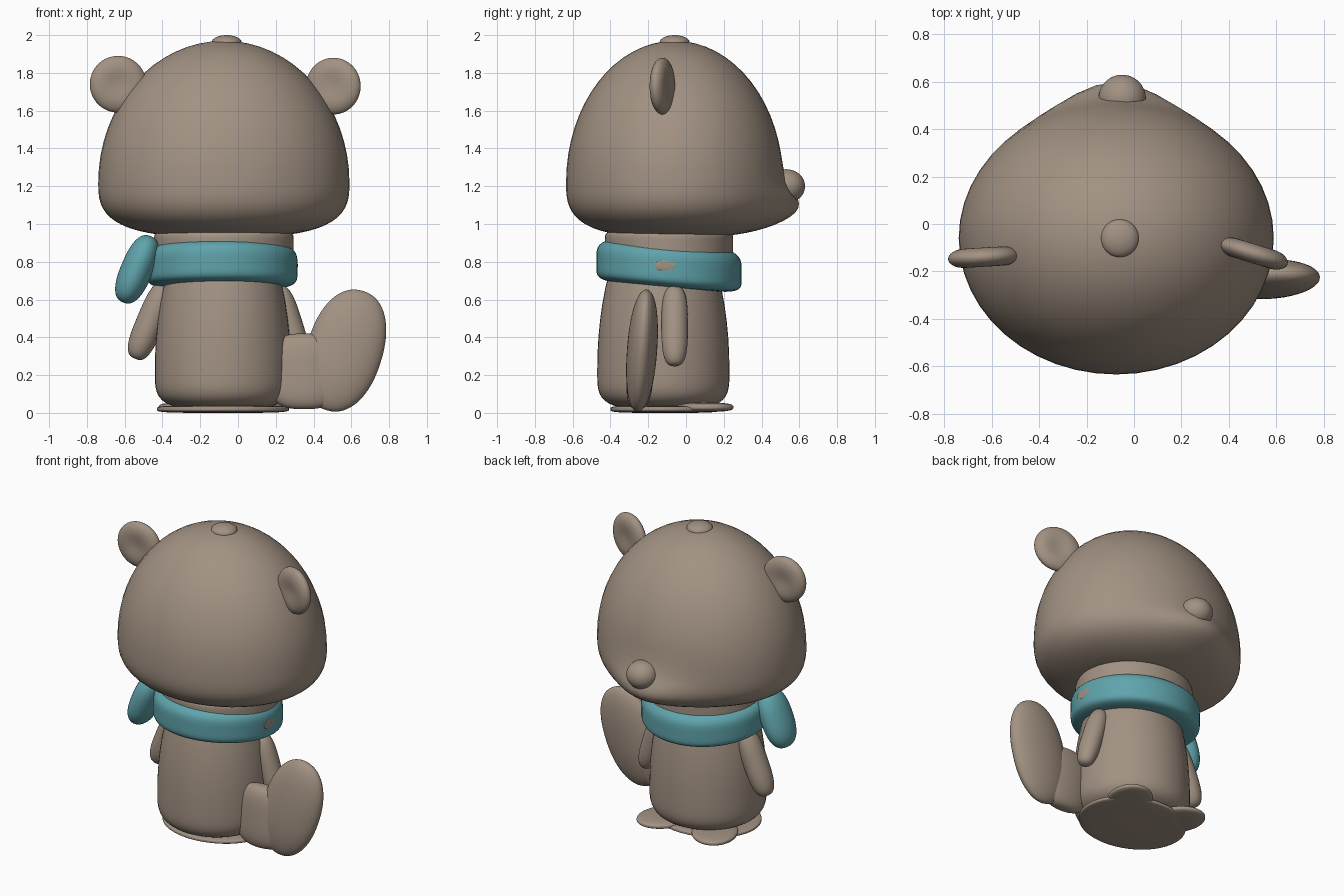
import bpy, bmesh, math
from mathutils import Vector, Matrix

old = bpy.data.objects.get("Cube")
if old:
    bpy.data.objects.remove(old, do_unlink=True)


def material(name, rgb):
    m = bpy.data.materials.new(name)
    m.use_nodes = True
    m.diffuse_color = (*rgb, 1)
    m.node_tree.nodes["Principled BSDF"].inputs["Base Color"].default_value = (*rgb, 1)
    return m


FUR = material("beige fur", (0.36, 0.285, 0.225))
CLOTH = material("teal cloth", (0.115, 0.37, 0.41))


def blob(name, centre, radii, mat=FUR, down=None, power=2, down_power=None,
         lean=0, turn=0, warp=None):
    """Rounded solid: upper and lower halves may differ in height and boxiness.
    lean tips it sideways, turn spins it about the vertical, warp edits each point."""
    wide, deep, up = radii
    down = down or up
    down_power = down_power or power
    place = Matrix.Translation(centre) @ Matrix.Rotation(turn, 4, "Z") @ Matrix.Rotation(lean, 4, "Y")
    bm = bmesh.new()
    bmesh.ops.create_uvsphere(bm, u_segments=48, v_segments=32, radius=1)
    for v in bm.verts:
        height = v.co.z
        p = power if height > 0 else down_power
        flat = Vector((v.co.x, v.co.y))
        if flat.length > 0.001:
            flat = flat.normalized() * max(0, 1 - abs(height) ** p) ** (1 / p)
        point = Vector((flat.x * wide, flat.y * deep, height * (up if height > 0 else down)))
        point = place @ point
        v.co = warp(point) if warp else point
    me = bpy.data.meshes.new(name)
    bm.to_mesh(me)
    bm.free()
    me.materials.append(mat)
    for face in me.polygons:
        face.use_smooth = True
    ob = bpy.data.objects.new(name, me)
    bpy.context.collection.objects.link(ob)
    return ob


def swell(value, middle, spread):
    return math.exp(-((value - middle) / spread) ** 2)


# Head: domed above, fuller below, with a broad muzzle swelling
def muzzle(p):
    if p.y > 0:
        p.y += 0.1 * swell(p.x, -0.08, 0.27) * swell(p.z, 1.08, 0.12)
    return p


blob("head", (-0.075, -0.06, 1.22), (0.665, 0.575, 0.75), down=0.29, down_power=3, warp=muzzle)
blob("nose", (-0.05, 0.53, 1.2), (0.1, 0.1, 0.09))
blob("crown_tuft", (-0.06, -0.06, 1.96), (0.08, 0.08, 0.04))


# Ears: round discs with thick rims and dished middles
def ear(name, centre, turn):
    middle = Vector(centre)
    facing = Matrix.Rotation(turn, 3, "Z") @ Vector((0, 1, 0))

    def dish(p):
        offset = p - middle
        depth = offset.dot(facing)
        rim = (offset - facing * depth).length
        return p - facing * depth * 0.45 * swell(rim, 0, 0.09)

    # the short axis of the ellipsoid lies along the facing direction
    blob(name, centre, (0.15, 0.06, 0.15), turn=turn, warp=dish)


ear("right_ear", (-0.635, -0.14, 1.74), 0.06)
ear("left_ear", (0.505, -0.125, 1.73), -0.3)

# Body and neck
blob("body", (-0.08, -0.12, 0.23), (0.36, 0.35, 0.9), down=0.21, down_power=4)
blob("neck", (-0.075, -0.09, 0.87), (0.37, 0.34, 0.1), power=8)

# Flat base and thin flipper feet
blob("base", (-0.08, -0.11, 0.02), (0.35, 0.29, 0.02), power=4)
for side, x, turn in (("left", 0.1, -0.5), ("right", -0.27, 0.5)):
    blob(side + "_foot", (x, 0.08, 0.03), (0.14, 0.18, 0.025), power=3, turn=turn)

# Arms, leaning outwards from the shoulders
blob("right_arm", (-0.46, -0.08, 0.49), (0.075, 0.08, 0.22), power=3, lean=0.4)
blob("left_arm", (0.28, -0.06, 0.46), (0.065, 0.07, 0.22), power=3, lean=-0.3)


# Paddle tail with the web that joins it to the body
def slant(p):
    p.y += 0.07 * (p.z - 0.3)
    return p


blob("tail", (0.565, -0.235, 0.33), (0.2, 0.08, 0.33), lean=0.3, power=2.2, warp=slant)
blob("tail_web", (0.35, -0.235, 0.22), (0.19, 0.07, 0.2), power=3, warp=slant)


# Scarf wrap, dipping towards the face side, with one hanging end
def dip(p):
    p.z -= 0.085 * (p.y + 0.3)
    return p


blob("scarf", (-0.085, -0.09, 0.79), (0.4, 0.385, 0.135), CLOTH, down=0.11,
     power=4, down_power=6, warp=dip)
blob("scarf_end", (-0.535, -0.2, 0.76), (0.085, 0.12, 0.19), CLOTH, power=2.5, lean=0.4)
blob("scarf_spot", (0.312, -0.11, 0.78), (0.0045, 0.058, 0.028))
